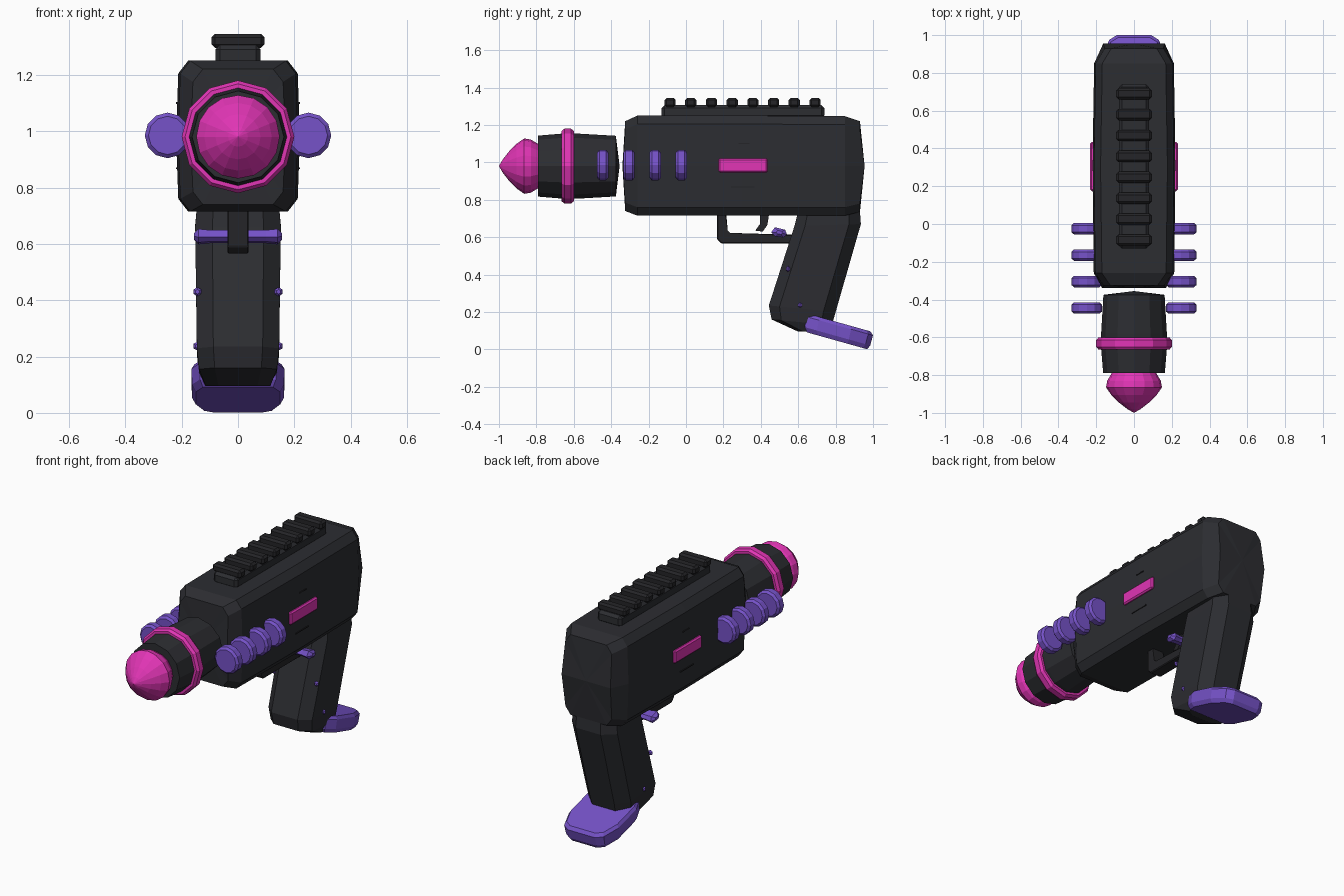
import bpy, bmesh, math
from mathutils import Vector

if "Cube" in bpy.data.objects:
    bpy.data.objects.remove(bpy.data.objects["Cube"])


def material(name, rgb):
    m = bpy.data.materials.new(name)
    m.diffuse_color = (*rgb, 1)
    m.use_nodes = True
    m.node_tree.nodes["Principled BSDF"].inputs["Base Color"].default_value = m.diffuse_color
    return m


CHARCOAL = material("charcoal", (0.025, 0.026, 0.031))
BLACK = material("soft_black", (0.018, 0.018, 0.021))
PINK = material("hot_pink", (0.75, 0.035, 0.46))
PURPLE = material("violet", (0.18, 0.085, 0.58))


def finish(bm, name, mat):
    bmesh.ops.recalc_face_normals(bm, faces=bm.faces[:])
    me = bpy.data.meshes.new(name)
    bm.to_mesh(me)
    bm.free()
    me.materials.append(mat)
    ob = bpy.data.objects.new(name, me)
    bpy.context.collection.objects.link(ob)
    return ob


def loft(name, rings, mat, tips=(None, None)):
    """Skin between rings of points; each end closes as a fan to a tip."""
    bm = bmesh.new()
    vs = [[bm.verts.new(p) for p in r] for r in rings]
    n = len(vs[0])
    for a, b in zip(vs, vs[1:]):
        for i in range(n):
            j = (i + 1) % n
            bm.faces.new((a[i], a[j], b[j], b[i]))
    for r, tip in ((vs[0], tips[0]), (vs[-1], tips[1])):
        c = Vector(tip) if tip else sum((v.co for v in r), Vector()) / n
        cv = bm.verts.new(c)
        for i in range(n):
            bm.faces.new((r[i], r[(i + 1) % n], cv))
    return finish(bm, name, mat)


def lathe(name, profile, sides, mat, cx=0, cz=0.98, tips=(None, None)):
    """Turn (y, radius) pairs about an axis along y."""
    rings = [[(cx + r * math.sin(2 * math.pi * i / sides), y,
               cz + r * math.cos(2 * math.pi * i / sides)) for i in range(sides)]
             for y, r in profile]
    tips = [(cx, t, cz) if t is not None else None for t in tips]
    return loft(name, rings, mat, tips)


def box(name, xr, yr, zr, mat, bevel=0.0):
    bm = bmesh.new()
    bmesh.ops.create_cube(bm, size=1)
    for v in bm.verts:
        v.co = [(a + b) / 2 + c * (b - a) for c, (a, b) in zip(v.co, (xr, yr, zr))]
    if bevel:
        bmesh.ops.bevel(bm, geom=bm.edges[:], offset=bevel, segments=1, affect='EDGES')
    return finish(bm, name, mat)


def prism(name, outline, w, mat, bevel=0.0):
    """Extrude a (y, z) outline across x."""
    bm = bmesh.new()
    a = [bm.verts.new((-w, y, z)) for y, z in outline]
    b = [bm.verts.new((w, y, z)) for y, z in outline]
    bm.faces.new(a)
    bm.faces.new(b[::-1])
    for i in range(len(a)):
        j = (i + 1) % len(a)
        bm.faces.new((a[i], a[j], b[j], b[i]))
    if bevel:
        bmesh.ops.bevel(bm, geom=bm.edges[:], offset=bevel, segments=1, affect='EDGES')
    return finish(bm, name, mat)


# Main body: chamfered sections along y, ends swelling at mid height
def body_ring(y, w, z0, z1, mid_dy=0):
    half = [(w - 0.035, y, z1), (w, y, z1 - 0.045), (w + 0.008, y + mid_dy, 0.98),
            (w, y, z0 + 0.045), (w - 0.035, y, z0)]
    return half + [(-x, yy, z) for x, yy, z in reversed(half)]


loft("body", [body_ring(-0.325, 0.16, 0.74, 1.22, -0.015),
              body_ring(-0.26, 0.205, 0.715, 1.25),
              body_ring(0.3, 0.212, 0.715, 1.25),
              body_ring(0.85, 0.203, 0.715, 1.247),
              body_ring(0.93, 0.155, 0.735, 1.22, 0.025)],
     CHARCOAL, ((0, -0.34, 0.98), (0, 0.955, 0.98)))

# Barrel, ring and rounded tip
lathe("barrel", [(-0.79, 0.163), (-0.66, 0.174), (-0.58, 0.174), (-0.375, 0.162)],
      12, CHARCOAL, tips=(None, -0.355))
lathe("barrel_ring", [(-0.665, 0.165), (-0.665, 0.188), (-0.65, 0.2), (-0.615, 0.2),
                      (-0.6, 0.188), (-0.6, 0.165)], 12, PINK)
lathe("barrel_tip", [(-0.98, 0.035), (-0.945, 0.08), (-0.905, 0.12), (-0.865, 0.148),
                     (-0.83, 0.142), (-0.785, 0.115)], 16, PINK, tips=(-1.0, None))

# Side coils, indicator plates and slits on both sides
for s, side in ((1, "right"), (-1, "left")):
    for k in range(4):
        y = -0.445 + 0.14 * k
        lathe(f"coil_{side}_{k + 1}", [(y - 0.03, 0.068), (y - 0.018, 0.081),
              (y + 0.018, 0.081), (y + 0.03, 0.068)], 12, PURPLE, s * 0.25, 0.985)
    box(f"side_plate_{side}", sorted((s * 0.2, s * 0.232)), (0.175, 0.435),
        (0.945, 1.022), PINK, 0.008)
    for n, (y0, y1, z) in enumerate(((0.28, 0.34, 1.1), (0.24, 0.365, 0.868))):
        box(f"slit_{side}_{n + 1}", sorted((s * 0.205, s * 0.22)), (y0, y1),
            (z - 0.003, z + 0.003), BLACK)
    for n, (y, z) in enumerate(((0.545, 0.43), (0.61, 0.237))):
        lathe(f"grip_pin_{side}_{n + 1}", [(y - 0.01, 0.008), (y, 0.016), (y + 0.01, 0.008)],
              6, PURPLE, s * 0.144, z)

# Top rail with teeth
box("rail", (-0.08, 0.08), (-0.13, 0.74), (1.235, 1.306), CHARCOAL, 0.016)
for k in range(8):
    y = -0.085 + 0.1107 * k
    box(f"rail_tooth_{k + 1}", (-0.094, 0.094), (y - 0.03, y + 0.03), (1.296, 1.345),
        BLACK, 0.012)


# Grip: leaning octagonal sections
def grip_ring(yf, zf, yb, zb, w):
    pts = [(0.6 * w, 0), (w, 0.16), (w, 0.82), (0.55 * w, 1)]
    pts += [(-x, t) for x, t in reversed(pts)]
    return [(x, yf + t * (yb - yf), zf + t * (zb - zf)) for x, t in pts]


loft("grip", [grip_ring(0.6, 0.74, 0.93, 0.74, 0.145),
              grip_ring(0.58, 0.66, 0.935, 0.67, 0.152),
              grip_ring(0.443, 0.235, 0.80, 0.2, 0.146),
              grip_ring(0.458, 0.16, 0.78, 0.13, 0.138),
              grip_ring(0.6, 0.095, 0.76, 0.1, 0.115)], CHARCOAL)

# Sloping plate under the grip
half = [(0.135, 0.635), (0.163, 0.7), (0.163, 0.87), (0.13, 0.96), (0.09, 0.985)]
plan = half + [(-x, y) for x, y in reversed(half)]


def plate_ring(k, dz, dy):
    return [(x * k, 0.81 + (y - 0.81) * k + dy, 0.125 + dz - 0.28 * (y - 0.81) * k)
            for x, y in plan]


loft("grip_base", [plate_ring(0.92, -0.079, -0.002), plate_ring(1, -0.055, 0),
                   plate_ring(1.015, 0, 0.012), plate_ring(0.95, 0.018, 0.01)], PURPLE)

# Trigger, guard and cross bar
prism("trigger_guard", [(0.165, 0.73), (0.165, 0.59), (0.19, 0.566), (0.6, 0.566),
                        (0.6, 0.612), (0.235, 0.618), (0.218, 0.635), (0.215, 0.73)],
      0.038, BLACK, 0.005)
prism("trigger", [(0.395, 0.73), (0.445, 0.73), (0.435, 0.665), (0.41, 0.63),
                  (0.37, 0.635), (0.395, 0.67)], 0.022, BLACK)
bar = [(0.455, 0.625), (0.475, 0.653), (0.53, 0.64), (0.54, 0.615), (0.52, 0.598), (0.475, 0.605)]


def bar_ring(x, k):
    return [(x, 0.5 + (y - 0.5) * k, 0.626 + (z - 0.626) * k) for y, z in bar]


loft("cross_bar", [bar_ring(-0.157, 0.4), bar_ring(-0.14, 1), bar_ring(-0.1, 0.85),
                   bar_ring(0.1, 0.85), bar_ring(0.14, 1), bar_ring(0.157, 0.4)], PURPLE)
